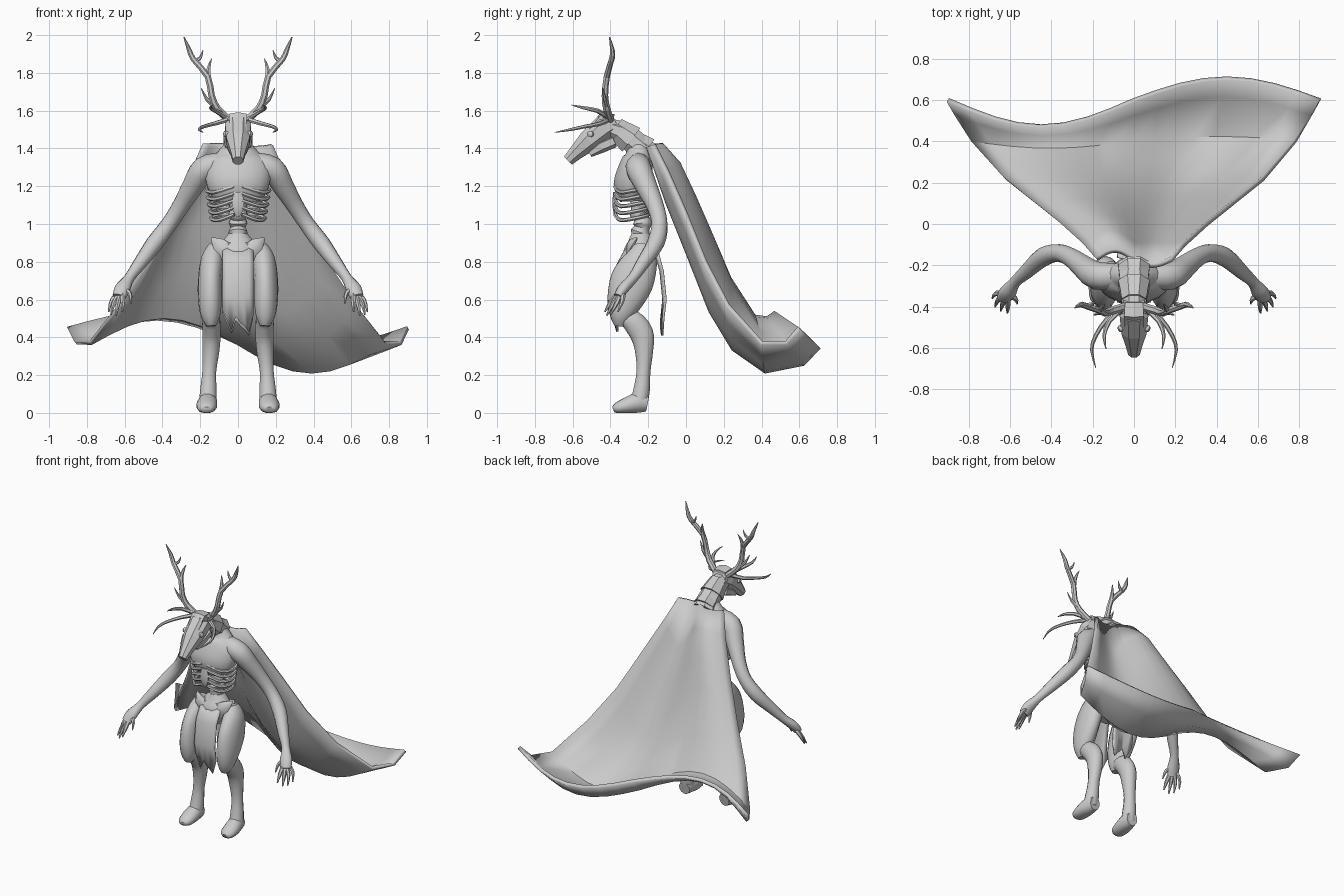
import bpy, bmesh, math
from mathutils import Vector

grey = bpy.data.materials.new("ash_grey")
grey.diffuse_color = (0.6, 0.6, 0.6, 1)


def finish(name, bm, smooth=True, mirror=False, thick=0):
    bmesh.ops.recalc_face_normals(bm, faces=bm.faces)
    me = bpy.data.meshes.new(name)
    bm.to_mesh(me)
    bm.free()
    ob = bpy.data.objects.new(name, me)
    bpy.context.collection.objects.link(ob)
    me.materials.append(grey)
    if thick:
        mod = ob.modifiers.new("thickness", 'SOLIDIFY')
        mod.thickness, mod.offset = thick, 0
    if mirror:
        ob.modifiers.new("mirror", 'MIRROR').use_clip = False
    if smooth:
        bpy.ops.object.select_all(action='DESELECT')
        ob.select_set(True)
        bpy.context.view_layer.objects.active = ob
        bpy.ops.object.shade_smooth_by_angle(angle=math.radians(45))
    return ob


def spline(pts, steps):
    """Smoothly resample a list of equal-length tuples."""
    out = []
    for i in range(len(pts) - 1):
        a, b, c, d = (pts[max(0, min(len(pts) - 1, i + k))] for k in (-1, 0, 1, 2))
        for s in range(steps):
            t = s / steps
            out.append([0.5 * (2 * q + (r - p) * t + (2*p - 5*q + 4*r - w) * t*t
                               + (3*q - p - 3*r + w) * t**3)
                        for p, q, r, w in zip(a, b, c, d)])
    return out + [list(pts[-1])]


def tube(name, pts, sides=12, steps=3, smooth=True, mirror=False, start=(1, 0, 0)):
    """Sweep an ellipse along points (x, y, z, radius[, second radius])."""
    pts = [tuple(p) if len(p) == 5 else tuple(p) + (p[3],) for p in pts]
    pts = spline(pts, steps)
    bm = bmesh.new()
    rings, u = [], Vector(start)
    for i, p in enumerate(pts):
        t = (Vector(pts[min(i + 1, len(pts) - 1)][:3]) - Vector(pts[max(i - 1, 0)][:3])).normalized()
        u = (u - t * u.dot(t)).normalized()
        v = t.cross(u)
        ring = []
        for k in range(sides):
            a = 2 * math.pi * (k + 0.5) / sides
            co = Vector(p[:3]) + u * math.cos(a) * max(p[3], .002) + v * math.sin(a) * max(p[4], .002)
            co.z = max(co.z, 0)
            ring.append(bm.verts.new(co))
        rings.append(ring)
    for r, s in zip(rings, rings[1:]):
        for k in range(sides):
            bm.faces.new((r[k], r[(k + 1) % sides], s[(k + 1) % sides], s[k]))
    bm.faces.new(rings[0])
    bm.faces.new(rings[-1])
    return finish(name, bm, smooth, mirror)


def sheet(name, rows, thick):
    """Skin a grid of points."""
    bm = bmesh.new()
    vs = [[bm.verts.new(p) for p in row] for row in rows]
    for r, s in zip(vs, vs[1:]):
        for k in range(len(r) - 1):
            bm.faces.new((r[k], r[k + 1], s[k + 1], s[k]))
    return finish(name, bm, True, False, thick)


# Cape: side edges plus a raised left fold and a sagging right fold
edge = [(.18, -.17, 1.42), (.24, -.1, 1.28), (.35, 0, 1.05), (.475, .1, .8),
        (.625, .22, .57), (.78, .4, .37), (.86, .53, .37), (.9, .6, .45)]
left = [(-.13, 1.42), (-.04, 1.32), (.04, 1.15), (.11, .99), (.23, .71), (.36, .51), (.43, .5), (.475, .53)]
right = [(-.2, 1.41), (-.1, 1.12), (0, .87), (.13, .54), (.25, .34), (.42, .22), (.62, .26), (.705, .35)]
rows = []
for (x, y, z), l, r in zip(edge, left, right):
    row = []
    for k in range(17):
        u = k / 8 - 1
        f, s = (r if u > 0 else l), abs(math.sin(math.pi * u))
        row.append((x * u, y + (f[0] - y) * s, z + (f[1] - z) * s))
    rows.append(row)
sheet("cape", rows, .024)

# Torso, spine and pelvis
tube("chest", [(0, -.29, 1.12, .125, .06), (0, -.29, 1.2, .165, .095), (0, -.265, 1.3, .175, .09),
               (0, -.25, 1.37, .12, .075), (0, -.27, 1.43, .06, .05)], 20)
tube("spine", [(0, -.24 - .01 * math.sin(i), .88 + i * .025, .052 if i % 2 else .04) for i in range(11)], 10, 2)
tube("pelvis", [(0, -.24, .76, .08, .07), (0, -.245, .84, .12, .09), (0, -.24, .9, .09, .07),
                (0, -.24, .95, .05, .05)], 16)
tube("hip_flare", [(.05, -.29, .85, .045, .03), (.1, -.29, .89, .04, .02), (.14, -.26, .925, .005, .005)],
     8, 2, True, True, (0, 0, 1))

# Rib cage
for i in range(5):
    z, w = 1.03 + i * .037, .128 + i * .006
    tube(f"rib_{i + 1}", [(.03, -.21, z + .02, .011), (w * .8, -.205, z + .015, .011), (w + .015, -.27, z, .011),
                          (w * .8, -.345, z - .01, .011), (.02, -.375, z + .02, .011)],
         6, 3, True, True, (0, 0, 1))
tube("sternum", [(0, -.37, 1.04, .01, .008), (0, -.378, 1.09, .035, .012), (0, -.375, 1.17, .025, .012)], 8, 2)

# Arms and hands
tube("arm", [(.08, -.25, 1.32, .06), (.18, -.25, 1.29, .068), (.24, -.21, 1.2, .058), (.3, -.165, 1.1, .047),
             (.365, -.14, 1.0, .043), (.44, -.16, .9, .046), (.52, -.23, .79, .036),
             (.575, -.28, .715, .028), (.61, -.33, .66, .042, .03), (.63, -.36, .615, .036, .024)],
     12, 3, True, True)
for i, (kx, ky, kz, tx, ty, tz) in enumerate([
        (.665, -.335, .6, .685, -.36, .535), (.655, -.365, .585, .672, -.4, .52),
        (.635, -.385, .58, .645, -.42, .515), (.61, -.395, .59, .612, -.43, .535),
        (.575, -.36, .635, .565, -.385, .58)]):
    tube(f"finger_{i + 1}", [(.61, -.34, .65, .016), (kx, ky, kz, .013), (tx, ty, tz, .004)], 6, 3, True, True)

# Legs and feet
tube("thigh", [(.11, -.23, .88, .045, .05), (.135, -.24, .81, .062, .09), (.148, -.285, .7, .064, .115),
               (.148, -.325, .59, .062, .095), (.145, -.345, .51, .05, .06), (.142, -.35, .46, .025, .03)],
     14, 3, True, True)
tube("shin", [(.142, -.36, .51, .035), (.142, -.29, .49, .048, .06), (.14, -.235, .42, .05, .065),
              (.143, -.222, .33, .046, .05), (.152, -.225, .22, .038), (.157, -.235, .12, .045),
              (.16, -.25, .05, .048)], 12, 3, True, True)
tube("foot", [(.157, -.205, .05, .04, .045), (.16, -.25, .055, .05, .055), (.165, -.31, .04, .056, .045),
              (.167, -.365, .025, .046, .03), (.167, -.385, .018, .025, .015)], 12, 2, True, True)

# Loincloth panels with ragged hems
hem = [.1, .05, .0, .07, .04, .02, -.01, .08]
for name, prof in (("front_cloth", [(-.3, .9), (-.365, .78), (-.385, .62), (-.37, .44)]),
                   ("back_cloth", [(-.17, .88), (-.135, .75), (-.12, .6), (-.132, .42)])):
    sheet(name, [[(-.08 + .16 * k / 7, y + .012 * (k / 3.5 - 1) ** 2, z + (hem[k] if j == 3 else 0))
                  for k in range(8)] for j, (y, z) in enumerate(prof)], .012)

# Faceted neck with overlapping plates
tube("neck", [(0, -.2, 1.37, .085, .07), (0, -.27, 1.43, .075, .07), (0, -.34, 1.485, .07, .068),
              (0, -.42, 1.515, .06, .05)], 8, 1, False)
for i, (y, z) in enumerate([(-.25, 1.41), (-.325, 1.47)]):
    tube(f"neck_plate_{i + 1}", [(0, y + .035, z - .025, .082, .085), (0, y - .05, z + .04, .062, .062)], 8, 1, False)

# Faceted long head
tube("skull", [(0, -.37, 1.535, .055, .05), (0, -.43, 1.51, .075, .075), (0, -.515, 1.44, .066, .063),
               (0, -.585, 1.375, .042, .042), (0, -.625, 1.335, .03, .032)], 8, 1, False)
tube("jaw", [(0, -.38, 1.44, .065, .035), (0, -.45, 1.41, .065, .035), (0, -.51, 1.37, .045, .018)], 6, 1, False)
tube("brow", [(0, -.38, 1.57, .05, .012), (0, -.44, 1.575, .055, .02), (0, -.53, 1.47, .05, .012)], 6, 1, False)
tube("eye", [(.05, -.5, 1.475, .017), (.072, -.508, 1.477, .016), (.078, -.51, 1.477, .006)],
     10, 1, True, True, (0, 0, 1))

# Antlers with tines, and forward curling horns
tube("antler", [(.045, -.4, 1.55, .02), (.11, -.42, 1.61, .02), (.14, -.43, 1.68, .018), (.16, -.42, 1.78, .017),
                (.235, -.395, 1.87, .015), (.258, -.39, 1.92, .013), (.286, -.405, 1.99, .003)], 7, 2, False, True)
for i, pts in enumerate([
        [(.145, -.43, 1.72, .012), (.158, -.41, 1.81, .013), (.14, -.385, 1.875, .002)],
        [(.12, -.42, 1.62, .012), (.165, -.43, 1.66, .01), (.195, -.44, 1.72, .002)],
        [(.23, -.395, 1.86, .012), (.2, -.385, 1.88, .009), (.185, -.38, 1.92, .002)]]):
    tube(f"antler_tine_{i + 1}", pts, 6, 2, False, True)
tube("lower_horn", [(.06, -.42, 1.55, .014), (.13, -.46, 1.53, .012), (.185, -.54, 1.515, .01),
                    (.205, -.61, 1.5, .008), (.185, -.695, 1.485, .002)], 6, 2, False, True)
tube("upper_horn", [(.07, -.42, 1.57, .014), (.12, -.47, 1.6, .012), (.145, -.54, 1.615, .009),
                    (.135, -.605, 1.63, .002)], 6, 2, False, True)
